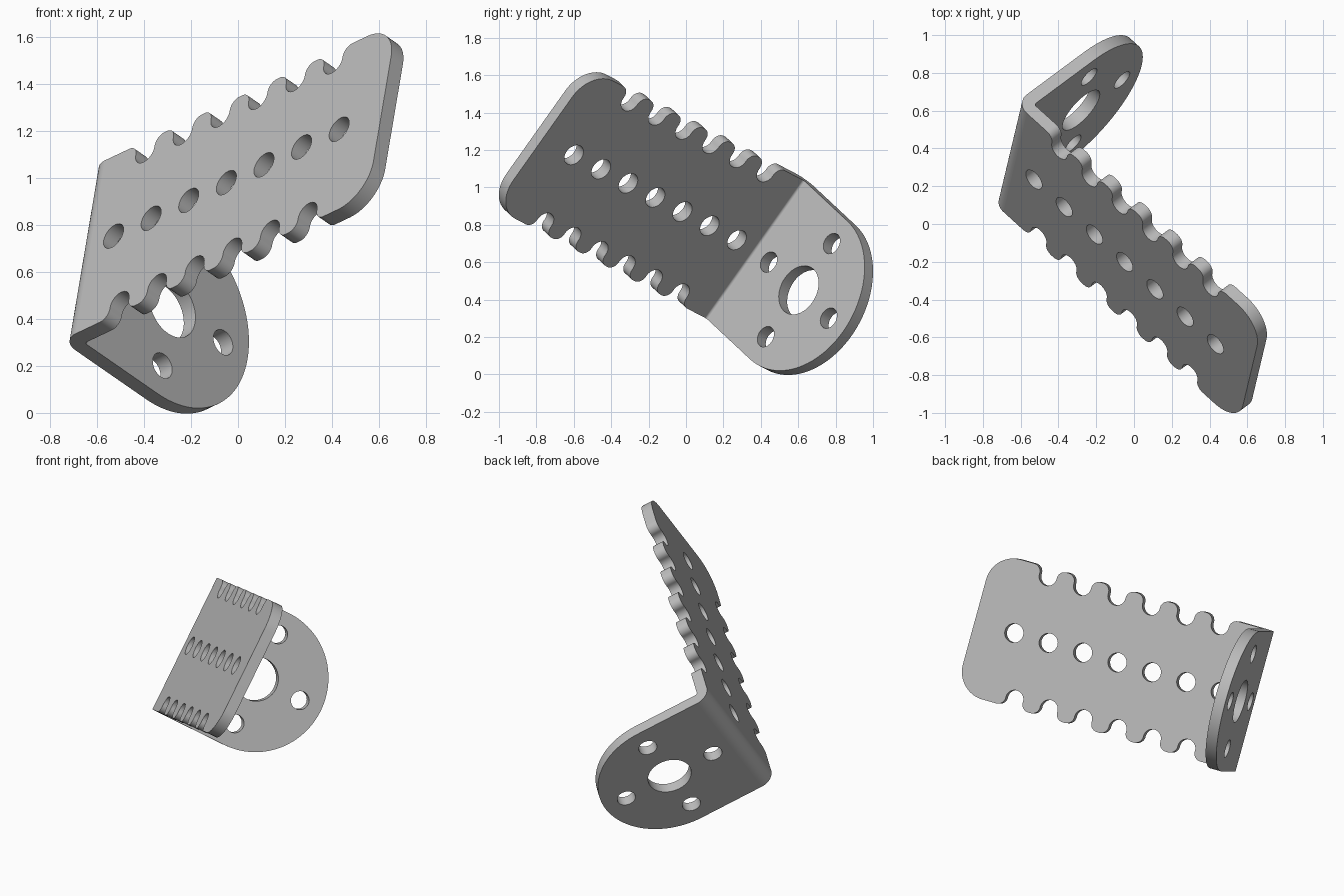
import bpy, bmesh, math
from mathutils import Matrix, Vector

cube = bpy.data.objects.get("Cube")
if cube:
    bpy.data.objects.remove(cube, do_unlink=True)

# Bracket axes: along the long plate, across it, and out of its outer face
along = Vector((0.699, -0.634, 0.331)).normalized()
across = Vector((0.131, 0.577, 0.806))
across = (across - along * across.dot(along)).normalized()
outward = along.cross(across)
corner = Vector((-0.69, 0.38, 0.677))

THICK = 0.071
HALF = 0.456           # half width
LENGTH = 1.866
PITCH = 0.229
BEND_IN = 0.015
BEND_OUT = BEND_IN + THICK

metal = bpy.data.materials.new("grey metal")
metal.use_nodes = True
metal.diffuse_color = (0.5, 0.5, 0.5, 1)
bsdf = next(n for n in metal.node_tree.nodes if n.type == 'BSDF_PRINCIPLED')
bsdf.inputs["Base Color"].default_value = metal.diffuse_color


def arc(cx, cy, r, start, end, steps=10):
    angles = [math.radians(start + (end - start) * i / steps) for i in range(steps + 1)]
    return [(cx + r * math.cos(a), cy + r * math.sin(a)) for a in angles]


def hole(cx, cy, r):
    return arc(cx, cy, r, 0, 360, 40)[:-1]


def sheet(name, outlines, x_axis, y_axis, z_axis, centre, thickness):
    """Flat sheet from an outer outline and holes, placed on the given axes."""
    curve = bpy.data.curves.new(name, 'CURVE')
    curve.dimensions = '2D'
    curve.fill_mode = 'BOTH'
    curve.extrude = thickness / 2
    for points in outlines:
        spline = curve.splines.new('POLY')
        spline.points.add(len(points) - 1)
        for p, (x, y) in zip(spline.points, points):
            p.co = (x, y, 0, 1)
        spline.use_cyclic_u = True
    temp = bpy.data.objects.new(name + " outline", curve)
    bpy.context.scene.collection.objects.link(temp)
    graph = bpy.context.evaluated_depsgraph_get()
    mesh = bpy.data.meshes.new_from_object(temp.evaluated_get(graph))
    bpy.data.objects.remove(temp, do_unlink=True)
    bpy.data.curves.remove(curve)

    frame = Matrix((x_axis, y_axis, z_axis)).transposed().to_4x4()
    mesh.transform(Matrix.Translation(centre) @ frame)
    bm = bmesh.new()
    bm.from_mesh(mesh)
    bmesh.ops.remove_doubles(bm, verts=bm.verts, dist=1e-5)
    bmesh.ops.recalc_face_normals(bm, faces=bm.faces)
    bm.to_mesh(mesh)
    bm.free()
    mesh.materials.clear()
    mesh.materials.append(metal)
    obj = bpy.data.objects.new(name, mesh)
    bpy.context.scene.collection.objects.link(obj)
    bpy.ops.object.select_all(action='DESELECT')
    obj.select_set(True)
    bpy.context.view_layer.objects.active = obj
    bpy.ops.object.shade_smooth_by_angle(angle=math.radians(30))
    return obj


# Long plate: scalloped edges, rounded far corners, a row of holes
notch, fillet, end_round = 0.057, 0.05, 0.18
edge = [(BEND_OUT, -HALF)]
for i in range(6):
    x = (i + 1.5) * PITCH
    edge += arc(x - notch - fillet, -HALF + fillet, fillet, -90, 0)
    edge += arc(x, -HALF + notch, notch, 180, 0, 16)
    edge += arc(x + notch + fillet, -HALF + fillet, fillet, 180, 270)
edge += arc(LENGTH - end_round, -HALF + end_round, end_round, -90, 0, 16)
plate_outline = edge + [(x, -y) for x, y in reversed(edge)]
plate_holes = [hole((i + 1) * PITCH, 0, 0.06) for i in range(7)]
sheet("long_plate", [plate_outline] + plate_holes, along, across, outward,
      corner - outward * THICK / 2, THICK)

# Mounting flange: round end, centre hole and four screw holes
reach, bolt_circle = 0.514, 0.308
flange_outline = [(BEND_OUT, -HALF)] + arc(reach, 0, HALF, -90, 90, 48) + [(BEND_OUT, HALF)]
flange_holes = [hole(reach, 0, 0.138)]
for i in range(4):
    a = i * math.pi / 2
    flange_holes.append(hole(reach + bolt_circle * math.cos(a), bolt_circle * math.sin(a), 0.058))
sheet("mounting_flange", [flange_outline] + flange_holes, -outward, across, along,
      corner + along * THICK / 2, THICK)

# Rounded bend joining the two
bend = arc(BEND_OUT, BEND_OUT, BEND_OUT, 180, 270, 14) + arc(BEND_OUT, BEND_OUT, BEND_IN, 270, 180, 14)
sheet("bend", [bend], along, -outward, across, corner, HALF * 2)
